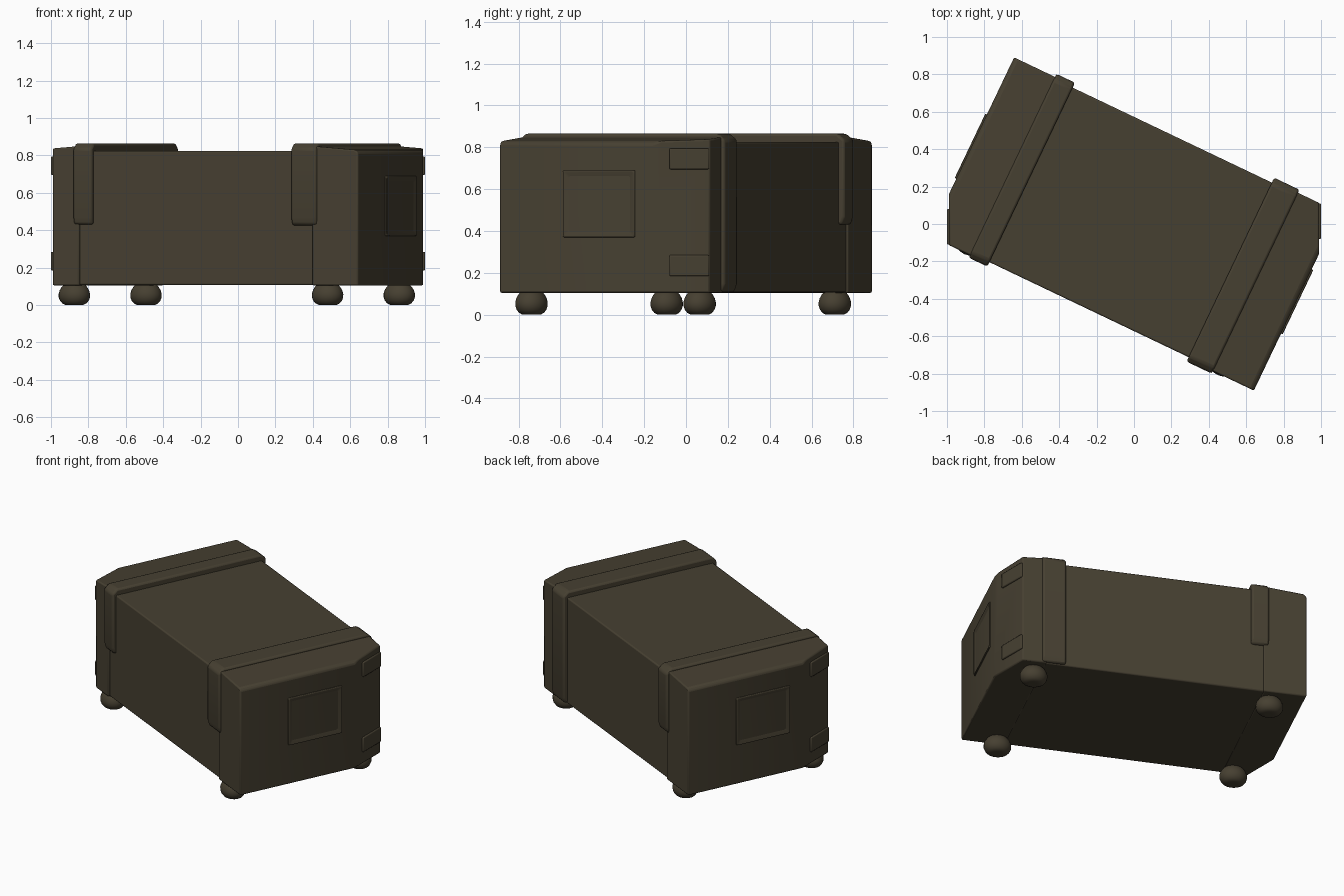
import bpy, bmesh, math
from mathutils import Matrix, Vector

cube = bpy.data.objects.get("Cube")
if cube:
    bpy.data.objects.remove(cube, do_unlink=True)

TURN = Matrix.Rotation(math.radians(-25.5), 4, 'Z')
CLIP = 0.99


def make_material(name, color):
    m = bpy.data.materials.new(name)
    m.use_nodes = True
    m.diffuse_color = color
    m.node_tree.nodes["Principled BSDF"].inputs["Base Color"].default_value = color
    return m


olive = make_material("dark olive paint", (0.062, 0.051, 0.031, 1))


def finish(name, bm, bevel=0.0, clip=False, turn=True):
    """Turn the part with the crate, trim its side corners and add it to the scene."""
    if turn:
        bm.transform(TURN)
    if clip:
        for side in (-1, 1):
            geom = bm.verts[:] + bm.edges[:] + bm.faces[:]
            cut = bmesh.ops.bisect_plane(bm, geom=geom, plane_co=(side * CLIP, 0, 0),
                                         plane_no=(side, 0, 0), clear_outer=True)
            edges = [e for e in cut["geom_cut"] if isinstance(e, bmesh.types.BMEdge)]
            if edges:
                bmesh.ops.contextual_create(bm, geom=edges)
    bmesh.ops.recalc_face_normals(bm, faces=bm.faces[:])
    mesh = bpy.data.meshes.new(name)
    bm.to_mesh(mesh)
    bm.free()
    mesh.materials.append(olive)
    ob = bpy.data.objects.new(name, mesh)
    bpy.context.collection.objects.link(ob)
    if bevel:
        mod = ob.modifiers.new("soft edges", 'BEVEL')
        mod.width, mod.segments = bevel, 2
    bpy.ops.object.select_all(action='DESELECT')
    bpy.context.view_layer.objects.active = ob
    ob.select_set(True)
    bpy.ops.object.shade_smooth_by_angle(angle=math.radians(35))
    return ob


def prism(points, axis, start, end):
    """Extrude a profile along x (points are y, z) or along y (points are x, z)."""
    bm = bmesh.new()
    place = (lambda a, b: (start, a, b)) if axis == 'x' else (lambda a, b: (a, start, b))
    face = bm.faces.new([bm.verts.new(place(a, b)) for a, b in points])
    new = bmesh.ops.extrude_face_region(bm, geom=[face])["geom"]
    shift = Vector((end - start, 0, 0) if axis == 'x' else (0, end - start, 0))
    bmesh.ops.translate(bm, vec=shift, verts=[v for v in new if isinstance(v, bmesh.types.BMVert)])
    return bm


def box(x0, x1, y0, y1, z0, z1):
    return prism([(y0, z0), (y1, z0), (y1, z1), (y0, z1)], 'x', x0, x1)


# Crate body
finish("crate_body", box(-0.8, 0.8, -0.517, 0.517, 0.107, 0.825), 0.008)

for side, label in ((1, "left"), (-1, "right")):
    # Slightly wider end section with a lid that slopes to the end
    profile = [(side * x, z) for x, z in
               ((0.69, 0.105), (0.962, 0.105), (0.962, 0.815), (0.945, 0.83), (0.69, 0.85))]
    finish(label + "_end_section", prism(profile, 'y', -0.528, 0.528), 0.008, clip=True)

    # Strap over the lid, reaching part of the way down the sides
    back_bottom = 0.108 if side > 0 else 0.43
    strap = [(-0.532, 0.43), (-0.543, 0.47), (-0.543, 0.835), (-0.51, 0.865),
             (0.51, 0.865), (0.546, 0.835), (0.546, back_bottom + 0.04), (0.532, back_bottom)]
    inner = 0.57 if side > 0 else 0.61
    finish(label + "_strap", prism(strap, 'x', side * inner, side * 0.72), 0.012)

    # Raised handle frame with a sunken middle
    bm = box(side * 0.95, side * 0.974, -0.19, 0.19, 0.37, 0.69)
    bm.normal_update()
    outer = max(bm.faces, key=lambda f: side * f.calc_center_median().x)
    bmesh.ops.inset_region(bm, faces=[outer], thickness=0.045)
    bmesh.ops.translate(bm, vec=(-side * 0.014, 0, 0), verts=outer.verts[:])
    finish(label + "_handle_frame", bm, 0.007)

    # Corner brackets on the trimmed corner
    for height, level in ((0.745, "upper"), (0.235, "lower")):
        bm = box(side * 0.97, side, -side * 0.08, side * 0.11, height - 0.05, height + 0.05)
        finish(f"{label}_{level}_corner_bracket", bm, 0.006, turn=False)

    # Rounded feet, widest near the floor
    for y, place in ((-0.46, "front"), (0.43, "back")):
        bm = bmesh.new()
        bmesh.ops.create_uvsphere(bm, u_segments=20, v_segments=12, radius=1)
        for v in bm.verts:
            flare = 1 - 0.12 * v.co.z
            v.co = (side * 0.75 + 0.086 * flare * v.co.x, y + 0.076 * flare * v.co.y,
                    max(0, 0.06 + 0.072 * v.co.z))
        finish(f"{label}_{place}_foot", bm)
